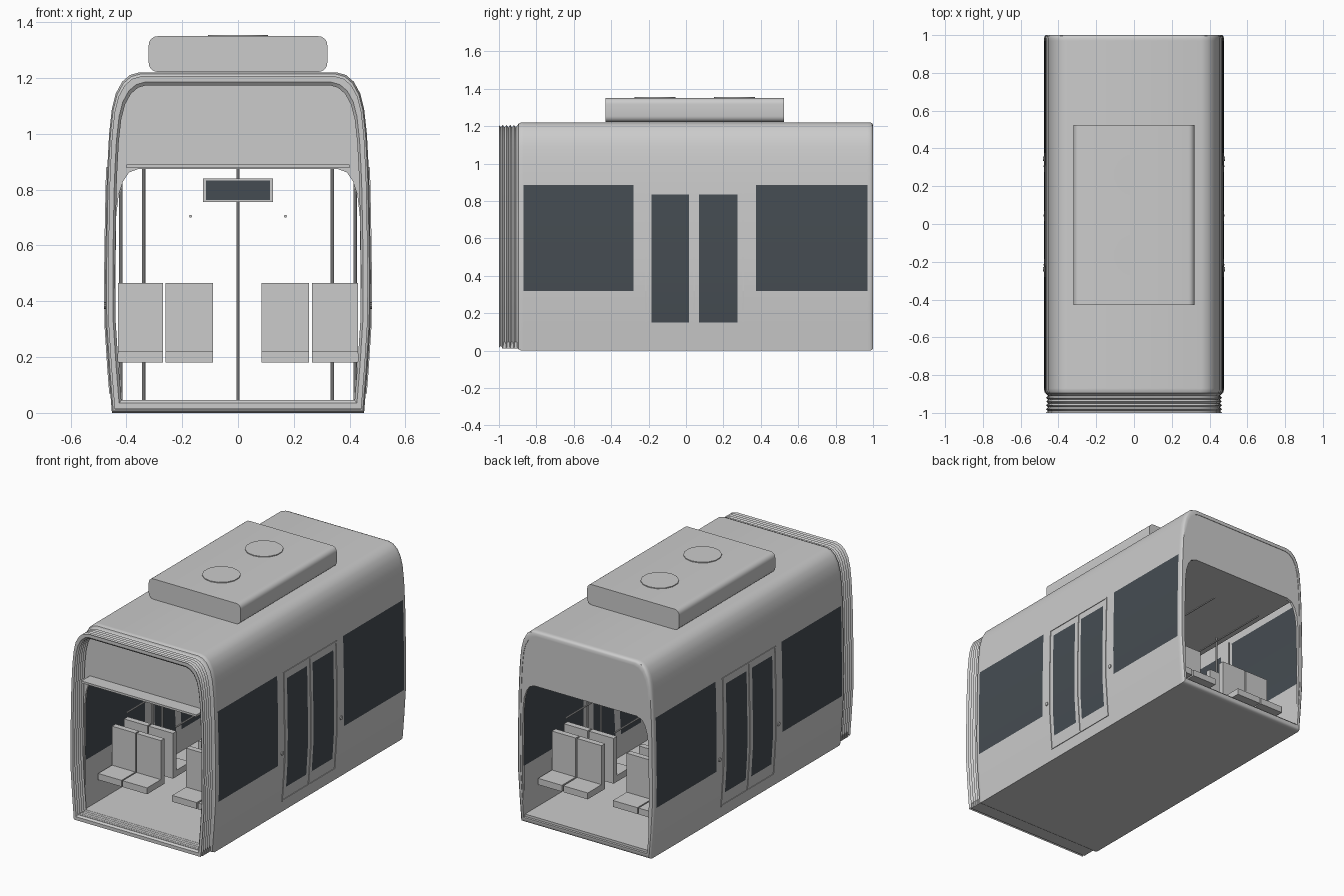
import bpy, bmesh, math
from mathutils import Vector

cube = bpy.data.objects.get("Cube")
if cube:
    bpy.data.objects.remove(cube, do_unlink=True)


def make_material(name, rgb):
    m = bpy.data.materials.new(name)
    m.use_nodes = True
    m.diffuse_color = (*rgb, 1)
    m.node_tree.nodes["Principled BSDF"].inputs["Base Color"].default_value = (*rgb, 1)
    return m


GREY = make_material("light_grey", (0.6, 0.6, 0.6))
GLASS = make_material("dark_glass", (0.06, 0.073, 0.085))


def finish(name, bm, mats=(GREY,), smooth=False, fix=True):
    if fix:
        bmesh.ops.recalc_face_normals(bm, faces=bm.faces)
    mesh = bpy.data.meshes.new(name)
    bm.to_mesh(mesh)
    bm.free()
    for m in mats:
        mesh.materials.append(m)
    ob = bpy.data.objects.new(name, mesh)
    bpy.context.collection.objects.link(ob)
    if smooth:
        bpy.ops.object.select_all(action='DESELECT')
        ob.select_set(True)
        bpy.context.view_layer.objects.active = ob
        bpy.ops.object.shade_smooth_by_angle(angle=math.radians(35))
    return ob


def box(name, x, y, z, mat=GREY):
    bm = bmesh.new()
    bmesh.ops.create_cube(bm, size=1)
    for v in bm.verts:
        for i, (a, b) in enumerate((x, y, z)):
            v.co[i] = a if v.co[i] < 0 else b
    return finish(name, bm, (mat,))


def rod(name, start, end, radius, sides=10):
    a, b = Vector(start), Vector(end)
    bm = bmesh.new()
    bmesh.ops.create_cone(bm, cap_ends=True, segments=sides, radius1=radius,
                          radius2=radius, depth=(b - a).length)
    ob = finish(name, bm, smooth=True)
    ob.location = (a + b) / 2
    ob.rotation_euler = (b - a).to_track_quat('Z', 'Y').to_euler()
    return ob


def prism(name, outline, y0, y1, smooth=False):
    bm = bmesh.new()
    face = bm.faces.new([bm.verts.new((x, y0, z)) for x, z in outline])
    out = bmesh.ops.extrude_face_region(bm, geom=[face])
    for v in out["geom"]:
        if isinstance(v, bmesh.types.BMVert):
            v.co.y = y1
    return finish(name, bm, smooth=smooth)


def ring_tube(name, rings, mats=(GREY,), rule=None):
    """Closed wall: the rings run along the outside and back along the inside."""
    bm = bmesh.new()
    grid = [[bm.verts.new(p) for p in ring] for ring in rings]
    n, m = len(grid), len(grid[0])
    for j in range(n):
        for i in range(m):
            k, l = (j + 1) % n, (i + 1) % m
            f = bm.faces.new((grid[j][i], grid[k][i], grid[k][l], grid[j][l]))
            if rule and rule(f.calc_center_median()):
                f.material_index = 1
    return finish(name, bm, mats, smooth=True)


# Body cross-section, half of it, from sill to roof
SIDE = [(.452, 0), (.464, .15), (.475, .32), (.476, .5), (.473, .7), (.47, .835),
        (.468, .885), (.462, 1.0), (.452, 1.09), (.438, 1.145), (.415, 1.187),
        (.387, 1.211), (.355, 1.22)]
RING = SIDE + [(-x, z) for x, z in reversed(SIDE)]
MID = .61


def ring_at(y, s):
    return [(x * s, y, MID + (z - MID) * s) for x, z in RING]


def side_x(z):
    for (xa, za), (xb, zb) in zip(SIDE, SIDE[1:]):
        if za <= z <= zb:
            return xa + (xb - xa) * (z - za) / (zb - za)


# Body shell with glazed bays marked by position
WINDOWS = ((-.87, -.28), (.375, .97))
DOOR_GLASS = ((-.185, .015), (.07, .275))


def is_glass(c):
    if abs(c.x) < .4:
        return False
    big = any(a < c.y < b for a, b in WINDOWS) and .33 < c.z < .875
    small = any(a < c.y < b for a, b in DOOR_GLASS) and .16 < c.z < .83
    return big or small


cuts = sorted(v for pair in WINDOWS + DOOR_GLASS for v in pair)
INNER = .95
outer = ([ring_at(-.9, .975), ring_at(-.895, .99), ring_at(-.88, 1)]
         + [ring_at(y, 1) for y in cuts]
         + [ring_at(.985, 1), ring_at(.995, .993), ring_at(1, .98)])
inner = [ring_at(y, INNER) for y in [1] + cuts[::-1] + [-.9]]
# lower half of the door glass starts at the .15 row of the cross-section
ring_tube("body_shell", outer + inner, (GREY, GLASS), is_glass)

# Folded gangway bellows
folds = 5
pleats = []
for i in range(2 * folds + 1):
    pleats.append(ring_at(-1 + .1 * i / (2 * folds), .957 if i % 2 else .978))
back = [ring_at(p[0][1], .925 if i % 2 else .943) for i, p in enumerate(pleats)]
ring_tube("gangway_bellows", pleats + back[::-1])

# End walls with an arched passage
arch = [(.435, .04), (.44, .4), (.437, .7), (.428, .78), (.412, .83), (.39, .862), (.355, .875)]
wall = [(x * .965, max(.04, MID + (z - MID) * .965)) for x, z in RING]
passage = [(-x, z) for x, z in arch] + arch[::-1]
for name, y0, y1 in (("front_end_wall", -.9, -.885), ("rear_end_wall", .98, .997)):
    prism(name, wall + passage, y0, y1)

# Floor and inner ceiling
box("floor", (-.44, .44), (-.985, .985), (.012, .045))
box("inner_ceiling", (-.4, .4), (-.985, .985), (.877, .89))

# Roof unit with two round fan covers
r, corners = .032, ((.32, 1.35, 0), (-.32, 1.35, 1), (-.32, 1.222, 2), (.32, 1.222, 3))
outline = []
for x, z, q in corners:
    cx, cz = x - math.copysign(r, x), z + (r if q > 1 else -r)
    for k in range(6):
        a = math.pi / 2 * (q + k / 5)
        outline.append((cx + r * math.cos(a), cz + r * math.sin(a)))
prism("roof_unit", outline, -.43, .525, smooth=True)
for i, y in enumerate((-.165, .26)):
    rod(f"fan_cover_{i + 1}", (0, y, 1.345), (0, y, 1.355), .11, 14)


# Door frames: thin strips that follow the curve of the side
def side_strip(name, sx, y0, y1, z0, z1, lift=.004):
    levels = [z0] + [z for _, z in SIDE if z0 < z < z1] + [z1]
    bm = bmesh.new()
    rows = []
    for z in levels:
        x = side_x(z)
        rows.append([bm.verts.new((sx * (x + d), y, z))
                     for d, y in ((-lift, y0), (lift, y0), (lift, y1), (-lift, y1))])
    for a, b in zip(rows, rows[1:]):
        for i in range(4):
            j = (i + 1) % 4
            bm.faces.new((a[i], a[j], b[j], b[i]))
    bm.faces.new(rows[0])
    bm.faces.new(rows[-1])
    finish(name, bm)


DOOR_Y0, DOOR_Y1, DOOR_MID = -.215, .305, .045
for side, s in (("left", 1), ("right", -1)):
    for part, y in (("front_post", DOOR_Y0), ("seam", DOOR_MID), ("rear_post", DOOR_Y1)):
        side_strip(f"{side}_door_{part}", s, y - .004, y + .004, .07, .882)
    for part, z in (("sill", .07), ("header", .874)):
        side_strip(f"{side}_door_{part}", s, DOOR_Y0, DOOR_Y1, z, z + .008)
    for i, y in enumerate((-.24, .345)):
        rod(f"{side}_door_button_{i + 1}", (s * .47, y, .385), (s * .481, y, .385), .012)

# Seats: back-to-back pairs on both sides of the aisle
SEAT_X = ((-.43, -.268), (-.26, -.09), (.085, .255), (.265, .43))
for row, (y, d) in enumerate(((-.62, -1), (-.5, 1), (.58, -1), (.7, 1))):
    for col, xs in enumerate(SEAT_X):
        tag = f"{row + 1}_{col + 1}"
        box(f"seat_cushion_{tag}", xs, sorted((y, y + d * .155)), (.18, .22))
        box(f"seat_back_{tag}", xs, (y - .018, y + .018), (.18, .465))

# Grab poles and rails
rod("centre_pole", (0, DOOR_MID, .04), (0, DOOR_MID, .88), .006)
for s in (-1, 1):
    rod("grab_rail", (s * .17, -.86, .705), (s * .17, .95, .705), .005)
    for y in (-.27, .36):
        rod("aisle_pole", (s * .338, y, .04), (s * .338, y, .88), .006)
        rod("door_pole", (s * .42, y + .02, .04), (s * .42, y + .02, .865), .006)

# Hanging display with a dark screen on each face
box("display_case", (-.125, .125), (.025, .065), (.755, .84))
for name, ys in (("front_screen", (.021, .026)), ("rear_screen", (.064, .069))):
    box(name, (-.115, .115), ys, (.763, .833), GLASS)
